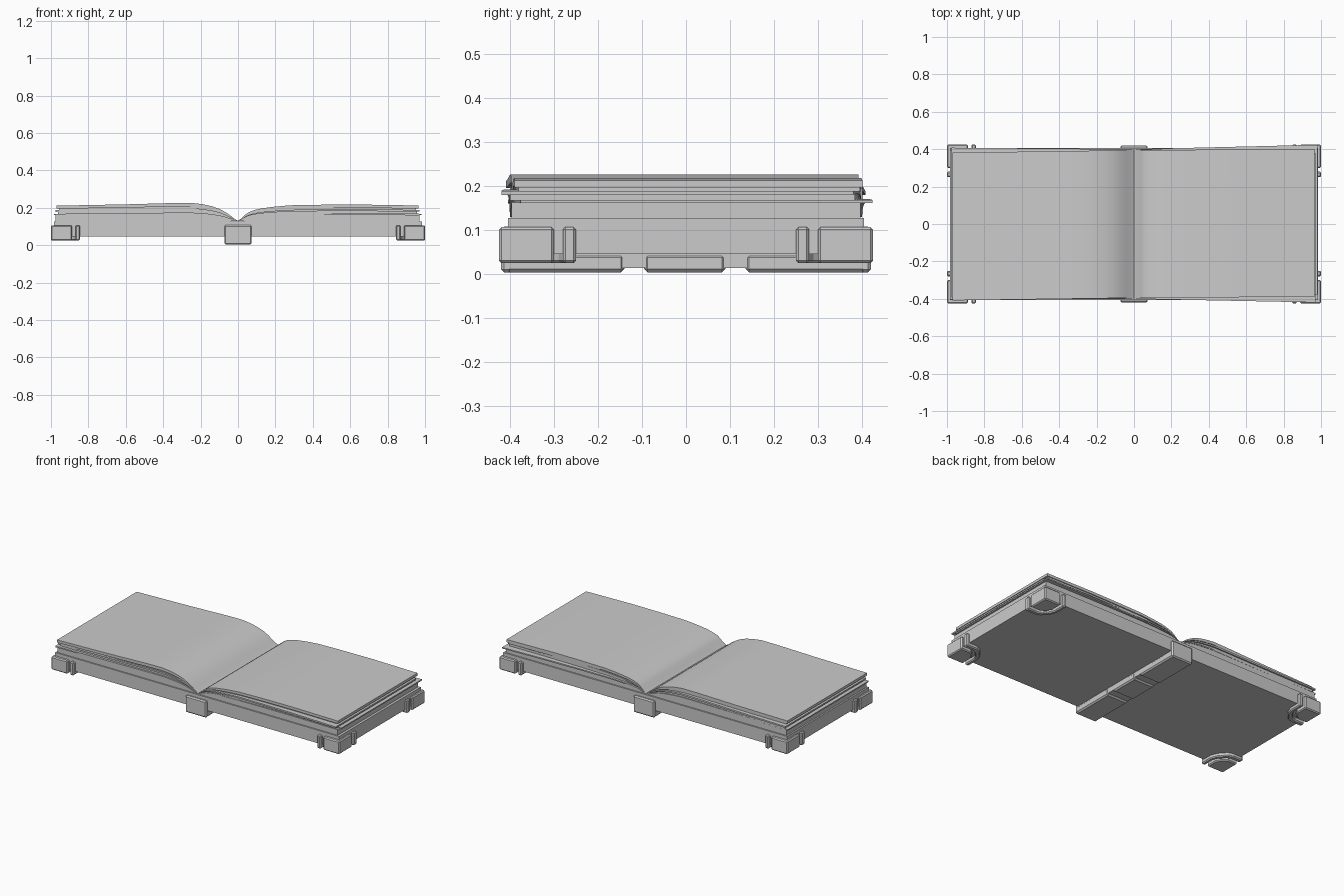
import bpy, bmesh, math

if "Cube" in bpy.data.objects:
    bpy.data.objects.remove(bpy.data.objects["Cube"])


def finish(name, bm, bevel=0.0, mirror=None, smooth=None):
    bmesh.ops.recalc_face_normals(bm, faces=bm.faces[:])
    me = bpy.data.meshes.new(name)
    bm.to_mesh(me)
    bm.free()
    ob = bpy.data.objects.new(name, me)
    bpy.context.collection.objects.link(ob)
    if smooth:
        for p in me.polygons:
            p.use_smooth = True
        me.set_sharp_from_angle(angle=math.radians(smooth))
    if bevel:
        m = ob.modifiers.new("bevel", 'BEVEL')
        m.width = bevel
        m.segments = 1
        m.limit_method = 'ANGLE'
        m.angle_limit = math.radians(50)
    if mirror:
        m = ob.modifiers.new("mirror", 'MIRROR')
        m.use_axis = mirror
    return ob


def box(name, x0, x1, y0, y1, z0, z1, **kw):
    bm = bmesh.new()
    bmesh.ops.create_cube(bm, size=1)
    for v in bm.verts:
        v.co = ((x0 + x1) / 2 + v.co.x * (x1 - x0),
                (y0 + y1) / 2 + v.co.y * (y1 - y0),
                (z0 + z1) / 2 + v.co.z * (z1 - z0))
    return finish(name, bm, **kw)


def prism(name, outline, z0, z1, **kw):
    bm = bmesh.new()
    f = bm.faces.new([bm.verts.new((x, y, z0)) for x, y in outline])
    r = bmesh.ops.extrude_face_region(bm, geom=[f])
    for v in r["geom"]:
        if isinstance(v, bmesh.types.BMVert):
            v.co.z = z1
    return finish(name, bm, **kw)


# Cover block
box("cover", -0.985, 0.985, -0.405, 0.405, 0.045, 0.127)

# Spine band with raised segments and end caps
box("spine_band", -0.07, 0.07, -0.41, 0.41, 0.013, 0.06)
for i, (a, b) in enumerate([(-0.41, -0.14), (-0.095, 0.09), (0.135, 0.41)]):
    box(f"spine_segment_{i}", -0.073, 0.073, a, b, 0.003, 0.045, bevel=0.008)
box("spine_end", -0.073, 0.073, -0.42, -0.395, 0.003, 0.107,
    bevel=0.007, mirror=(False, True, False))

# Corner guards: inner plate plus a separate rounded rim
plate = [(0, 0), (.113, 0), (.113, .07), (.095, .105), (.065, .125), (0, .125)]
rim = [(.155, 0), (.155, .08), (.14, .12), (.1, .165), (.07, .175), (0, .175),
       (0, .145), (.065, .145), (.09, .135), (.12, .1), (.13, .075), (.13, 0)]
for name, pts in (("corner_guard", plate), ("corner_rim", rim)):
    prism(name, [(1 - x, 0.425 - y) for x, y in pts], 0.024, 0.106,
          bevel=0.006, mirror=(True, True, False))

# Page profiles: distance from the spine, height above the gutter
left = [(0, 0), (.02, .012), (.04, .028), (.07, .048), (.1, .064), (.14, .078),
        (.19, .089), (.25, .096), (.35, .095), (.6, .088), (.97, .081)]
right = [(0, 0), (.02, .014), (.04, .034), (.06, .047), (.09, .058), (.13, .067),
         (.2, .076), (.28, .083), (.45, .086), (.65, .087), (.97, .082)]


def pages(name, prof, side, t0, t1, length, half, skew, base=0.129):
    s = length / 0.97
    lo = [(x * s, base + z * t0) for x, z in prof]
    hi = [(x * s, base + 0.001 + z * t1) for x, z in prof]
    bm = bmesh.new()
    grid = []
    for (x, a), (_, b) in zip(lo, hi):
        grid.append([bm.verts.new((side * x, e * half + skew * x, z))
                     for e, z in ((-1, a), (1, a), (1, b), (-1, b))])
    for p, q in zip(grid, grid[1:]):
        for k in range(4):
            n = (k + 1) % 4
            bm.faces.new((p[k], p[n], q[n], q[k]))
    bm.faces.new(grid[0])
    bm.faces.new(grid[-1])
    finish(name, bm, smooth=30)


# Page stacks: lower block, fanned loose sheets, top block
#         t0    t1   length half  left skew, right skew
layers = [(-.05, .39, .975, .397, 0, 0),
          (.38, .46, .985, .400, -.004, .024),
          (.45, .62, .962, .392, .006, -.008),
          (.61, .71, .975, .400, .008, -.020),
          (.70, .82, .958, .388, -.010, .008),
          (.81, 1.0, .970, .395, -.014, .006)]
for i, (t0, t1, ln, hf, sl, sr) in enumerate(layers):
    pages(f"left_pages_{i}", left, -1, t0, t1, ln, hf, sl)
    pages(f"right_pages_{i}", right, 1, t0, t1, ln - 0.005, hf, sr)
